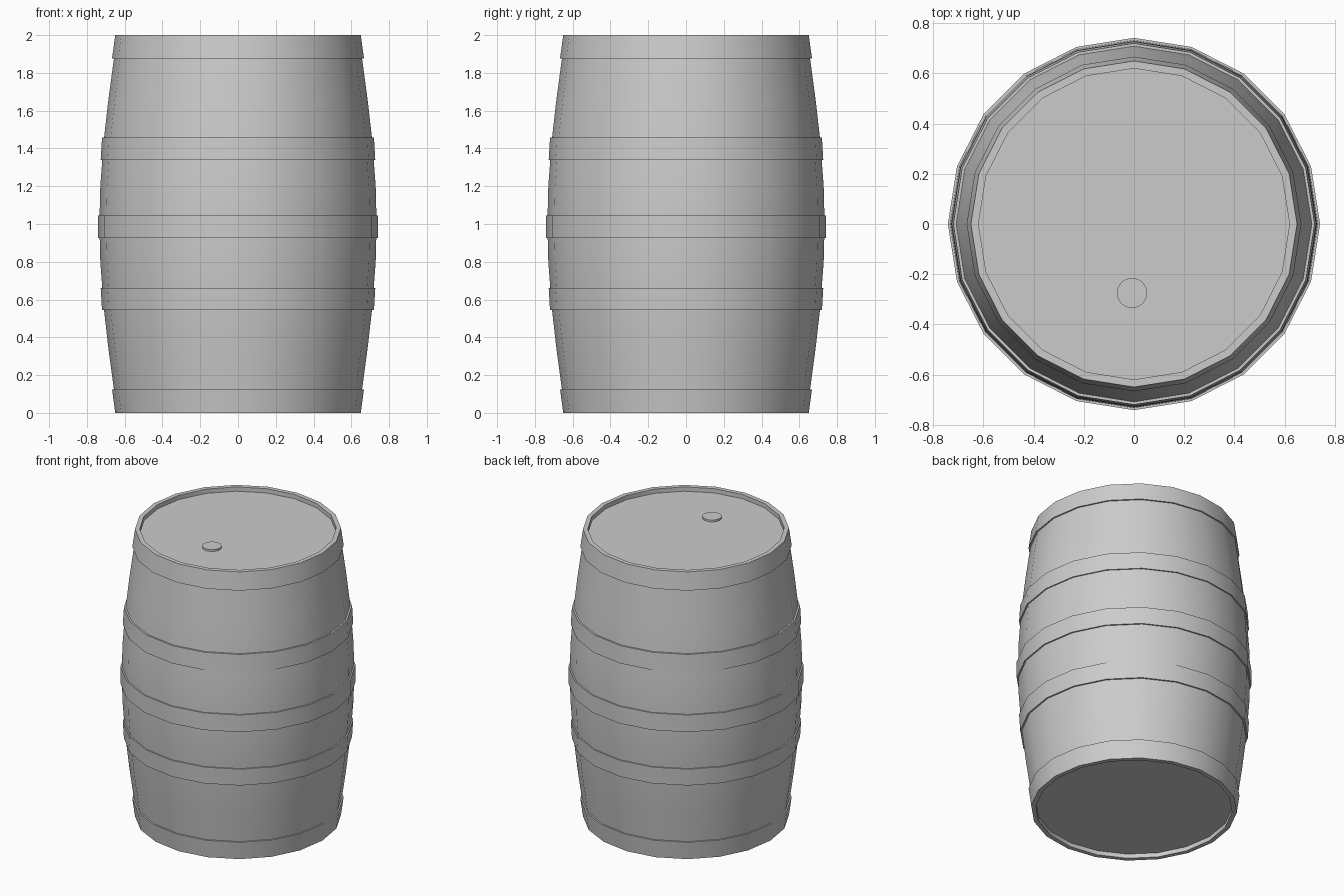
import bpy, math

if "Cube" in bpy.data.objects:
    bpy.data.objects.remove(bpy.data.objects["Cube"])

SIDES = 20


def lathe(name, profile, closed=False):
    """Spin (radius, z) points around z; radius 0 makes a single pole vertex."""
    verts, rings, faces = [], [], []
    for r, z in profile:
        start = len(verts)
        if r == 0:
            verts.append((0, 0, z))
            rings.append([start] * SIDES)
        else:
            for i in range(SIDES):
                a = 2 * math.pi * i / SIDES
                verts.append((r * math.cos(a), r * math.sin(a), z))
            rings.append(list(range(start, start + SIDES)))
    pairs = list(zip(rings, rings[1:]))
    if closed:
        pairs.append((rings[-1], rings[0]))
    for a, b in pairs:
        for i in range(SIDES):
            j = (i + 1) % SIDES
            faces.append(list(dict.fromkeys((a[i], a[j], b[j], b[i]))))
    mesh = bpy.data.meshes.new(name)
    mesh.from_pydata(verts, [], faces)
    obj = bpy.data.objects.new(name, mesh)
    bpy.context.collection.objects.link(obj)
    smooth(obj)
    return obj


def smooth(obj):
    bpy.ops.object.select_all(action='DESELECT')
    obj.select_set(True)
    bpy.context.view_layer.objects.active = obj
    bpy.ops.object.shade_smooth_by_angle(angle=math.radians(30))


# Bulging body with a recessed head at each end
half = [(0, 0.03), (0.62, 0.03), (0.62, 0), (0.642, 0), (0.657, 0.125),
        (0.686, 0.34), (0.711, 0.56), (0.729, 0.8)]
lathe("barrel_body", half + [(0.734, 1.0)] + [(r, 2 - z) for r, z in reversed(half)])

# Hoops: bottom z, top z, bottom radius, top radius
hoops = {
    "bottom_hoop": (0, 0.125, 0.65, 0.667),
    "lower_hoop": (0.545, 0.662, 0.72, 0.727),
    "middle_hoop": (0.927, 1.046, 0.742, 0.742),
    "upper_hoop": (1.338, 1.458, 0.727, 0.72),
    "top_hoop": (1.877, 2.0, 0.667, 0.65),
}
for name, (z0, z1, r0, r1) in hoops.items():
    lathe(name, [(r0 - 0.022, z0), (r0, z0), (r1, z1), (r1 - 0.022, z1)], closed=True)

# Bung in the top head
bpy.ops.mesh.primitive_cylinder_add(vertices=32, radius=0.06, depth=0.03,
                                    location=(-0.008, -0.275, 1.968))
bung = bpy.context.object
bung.name = "bung"
smooth(bung)
